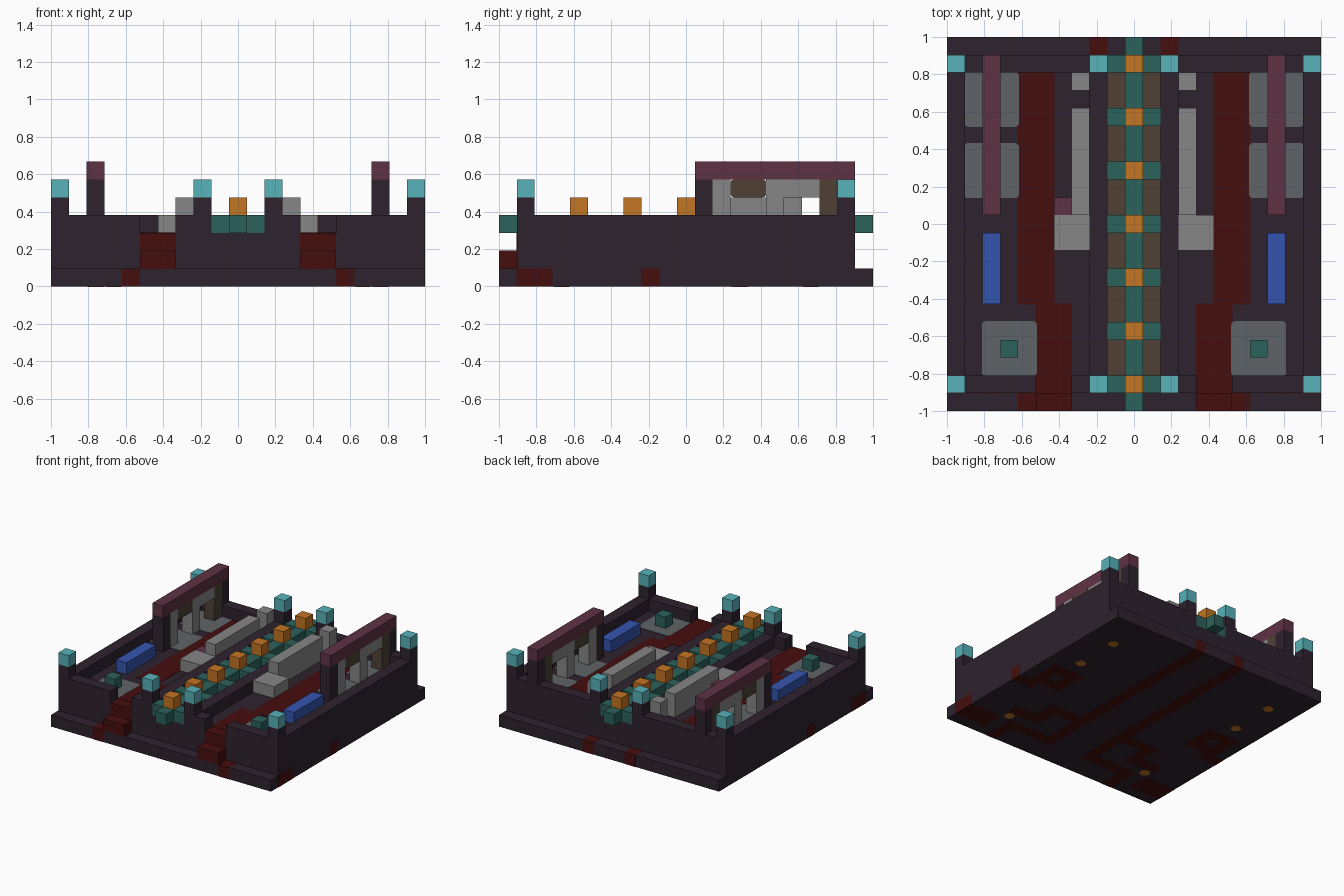
import bpy, bmesh
from mathutils import Matrix, Vector

U = 2 / 21          # size of one building block

cube = bpy.data.objects.get("Cube")
if cube:
    bpy.data.objects.remove(cube, do_unlink=True)


def material(name, r, g, b):
    def lin(c):
        c /= 255
        return c / 12.92 if c < 0.04 else ((c + 0.055) / 1.055) ** 2.4
    m = bpy.data.materials.new(name)
    col = (lin(r), lin(g), lin(b), 1)
    m.diffuse_color = col
    m.use_nodes = True
    bsdf = next(n for n in m.node_tree.nodes if n.type == 'BSDF_PRINCIPLED')
    bsdf.inputs["Base Color"].default_value = col
    return m


dark = material("dark plum", 46, 34, 46)
red = material("deep red", 70, 14, 14)
grey = material("light grey", 134, 134, 134)
slate = material("slate grey", 96, 100, 103)
brown = material("brown", 78, 64, 53)
teal = material("teal", 44, 98, 92)
cyan = material("cyan", 88, 178, 185)
orange = material("orange", 196, 117, 35)
mauve = material("mauve", 95, 50, 68)
blue = material("blue", 52, 85, 175)


def finish(name, bm, mat):
    bmesh.ops.recalc_face_normals(bm, faces=bm.faces[:])
    me = bpy.data.meshes.new(name)
    bm.to_mesh(me)
    bm.free()
    me.materials.append(mat)
    ob = bpy.data.objects.new(name, me)
    bpy.context.collection.objects.link(ob)
    return ob


def part(name, mat, boxes, mirror=False, grow=0.0, round_axis=None):
    """Boxes given as inclusive block ranges: x0, x1, y0, y1, z0, z1."""
    bm = bmesh.new()
    for x0, x1, y0, y1, z0, z1 in boxes:
        spans = [(x0, x1), (-x1, -x0)] if mirror else [(x0, x1)]
        for a, b in spans:
            lo = Vector(((a - .5) * U, (y0 - .5) * U, z0 * U)) - Vector((grow,) * 3)
            hi = Vector(((b + .5) * U, (y1 + .5) * U, (z1 + 1) * U)) + Vector((grow,) * 3)
            mat4 = Matrix.Translation((lo + hi) / 2) @ Matrix.Diagonal((*(hi - lo), 1))
            new = bmesh.ops.create_cube(bm, size=1, matrix=mat4)["verts"]
            if round_axis is not None:
                edges = {e for v in new for e in v.link_edges
                         if abs((e.verts[0].co - e.verts[1].co).normalized()[round_axis]) > .9}
                bmesh.ops.bevel(bm, geom=list(edges), offset=.02, segments=3,
                                profile=.5, affect='EDGES')
    return finish(name, bm, mat)


# Base slab, floor and surrounding walls
part("base_slab", dark, [(-10, 10, -10, 10, 0, 0)])
part("floor", dark, [(-9, 9, -8, 8, 1, 2)])
part("side_walls", dark, [(10, 10, -9, 9, 1, 3)], True)
part("back_wall", dark, [(-9, 9, 9, 9, 1, 2), (2, 9, 9, 9, 3, 3), (-9, -2, 9, 9, 3, 3)])
part("front_wall", dark, [(-3, 3, -9, -9, 1, 2)])
part("front_wall_ends", dark, [(6, 9, -9, -9, 1, 3), (2, 3, -9, -9, 3, 3)], True)
part("entry_sill", dark, [(4, 5, -9, -9, 1, 1)], True)

# Entry steps and the paths leading in
part("entry_steps", red, [(4, 5, -10, -10, 1, 1), (4, 5, -9, -9, 2, 2)], True, .001)
FLOOR = 2.94
part("paths", red, [(4, 5, -8, -5, FLOOR, 2), (5, 6, -4, 8, FLOOR, 2)], True, .003)

# Red channels through the base slab, seen at its edges and underside
part("base_channels", red, [
    (2, 2, -8, 10, 0, 0), (3, 5, -8, -8, 0, 0), (6, 6, -10, -8, 0, 0),
    (3, 5, -4, -4, 0, 0), (5, 5, -6, -5, 0, 0), (6, 7, -6, -6, 0, 0),
    (8, 10, -9, -8, 0, 0), (9, 10, -2, -2, 0, 0), (7, 9, -1, -1, 0, 0),
    (7, 9, 1, 1, 0, 0), (7, 7, 0, 0, 0, 0), (9, 9, 0, 0, 0, 0)], True, .001)

# Round contacts on the underside
bm = bmesh.new()
for s in (-1, 1):
    for x, y in ((7, -7), (8, 3), (8, 7)):
        bmesh.ops.create_cone(bm, cap_ends=True, segments=8, radius1=.042, radius2=.042,
                              depth=.008, matrix=Matrix.Translation((s * x * U, y * U, .002)))
finish("underside_contacts", bm, orange)

# Corner and centre posts with glowing caps
posts = [(x, x, y, y, 4, 4) for x in (2, 10) for y in (-9, 9)]
part("post_stems", dark, posts, True)
part("post_caps", cyan, [(a, b, c, d, 5, 5) for a, b, c, d, _, _ in posts], True)

# Central spine: trough, ribs and lamps
stations = range(-9, 10, 3)
part("spine_rails", dark, [(2, 2, -8, 8, 3, 3)], True)
part("spine_beam", teal, [(0, 0, -10, 10, 3, 3)])
part("spine_ribs", teal, [(1, 1, y, y, 3, 3) for y in stations], True)
part("spine_bed", brown, [(1, 1, -8, 8, FLOOR, 2)], True, .003)
part("spine_lamps", orange, [(0, 0, y, y, 4, 4) for y in stations])

# Machines beside the spine
part("machine_bodies", grey, [(3, 3, 1, 6, 3, 4), (3, 3, 8, 8, 3, 4)], True)
part("machine_front_blocks", grey, [(3, 4, -1, 0, 3, 3)], True)
part("small_side_block", mauve, [(-4, -4, 1, 1, 3, 3)])

# Floor pads, pad block and tanks
part("floor_pads", slate, [(6, 8, -8, -6, FLOOR, 2), (7, 9, 2, 4, FLOOR, 2),
                           (7, 9, 6, 8, FLOOR, 2)], True, .004, round_axis=2)
part("pad_blocks", teal, [(7, 7, -7, -7, 3, 3)], True)
part("tanks", blue, [(8, 8, -4, -1, 3, 3)], True)

# Gantries over the rear pads
part("gantry_beams", mauve, [(8, 8, 1, 9, 6, 6)], True)
part("gantry_posts", dark, [(8, 8, 1, 1, 3, 5), (8, 8, 9, 9, 4, 5)], True)
part("gantry_columns", grey, [(8, 8, 2, 2, 3, 5), (8, 8, 5, 5, 3, 5),
                              (8, 8, 6, 7, 5, 5)], True)
part("gantry_hoists", brown, [(8, 8, 3, 4, 5, 5)], True, round_axis=0)
part("gantry_rear_columns", brown, [(8, 8, 8, 8, 3, 5)], True)
